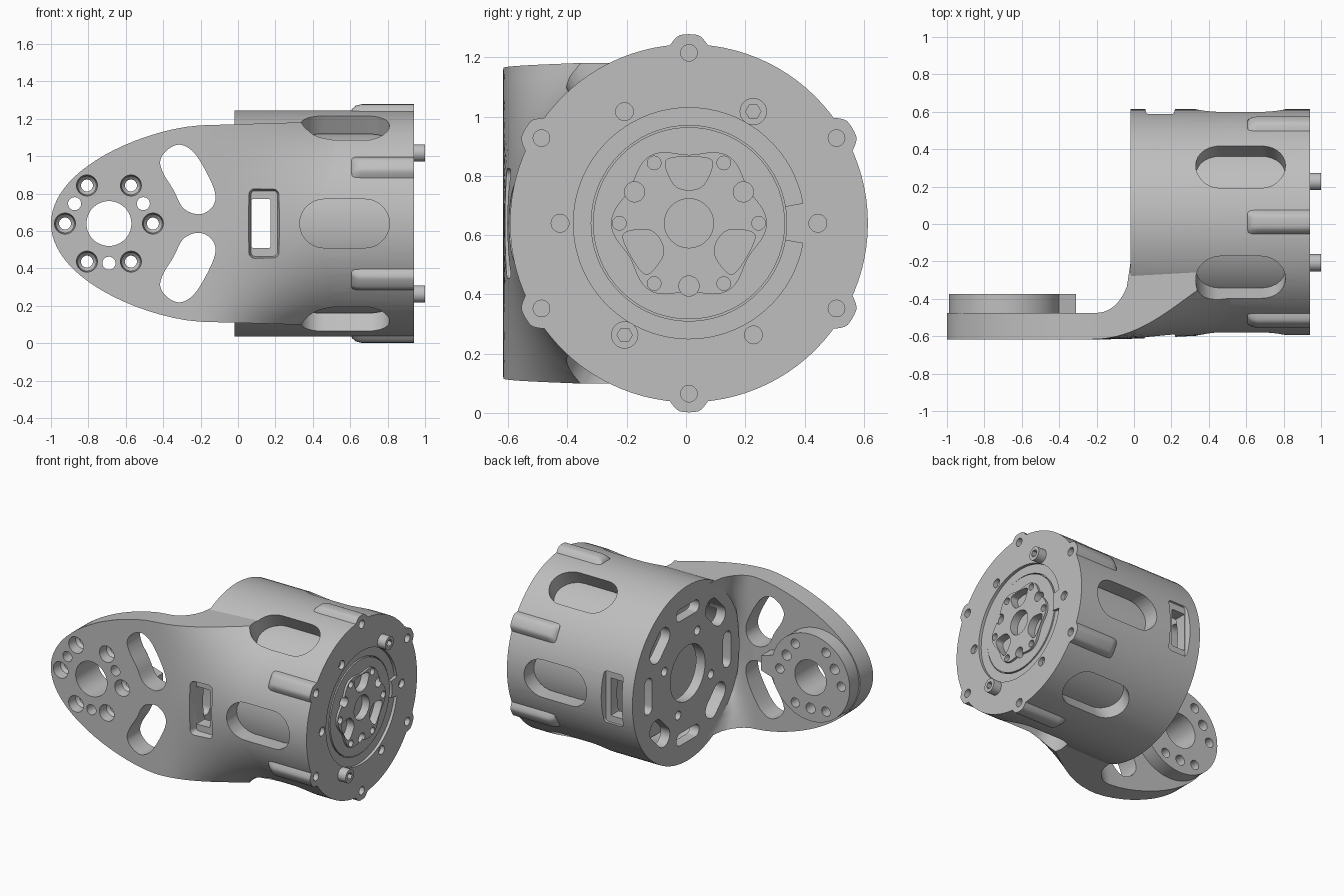
import bpy, bmesh
from math import cos, sin, pi, sqrt, radians
from mathutils import Vector

if "Cube" in bpy.data.objects:
    bpy.data.objects.remove(bpy.data.objects["Cube"])

CY, CZ = 0.01, 0.64          # axis of the round housing
R = 0.604                    # radius of the housing
PIVOT = -0.69                # x of the arm's pivot

grey = bpy.data.materials.new("machined_grey")
grey.use_nodes = True
grey.diffuse_color = (0.52, 0.52, 0.52, 1)
grey.node_tree.nodes["Principled BSDF"].inputs["Base Color"].default_value = (0.52, 0.52, 0.52, 1)


# Placement of a 2D outline and its depth
def along_x(u, v, w):
    return (w, CY + u, CZ + v)


def along_y(u, v, w):
    return (u, w, CZ + v)


def radial(a):
    return lambda u, v, w: (u, CY + w * cos(a) - v * sin(a), CZ + w * sin(a) + v * cos(a))


# Outlines
def circle(u, v, r, n=28):
    return [(u + r * cos(2 * pi * i / n), v + r * sin(2 * pi * i / n)) for i in range(n)]


def turn(pts, a):
    return [(u * cos(a) - v * sin(a), u * sin(a) + v * cos(a)) for u, v in pts]


def rounded(u, v, half_u, half_v, r, n=7):
    pts = []
    for k, (su, sv) in enumerate(((1, 1), (-1, 1), (-1, -1), (1, -1))):
        for i in range(n + 1):
            a = pi / 2 * (k + i / n)
            p = (u + su * (half_u - r) + r * cos(a), v + sv * (half_v - r) + r * sin(a))
            if not pts or (Vector(p) - Vector(pts[-1])).length > 1e-5:
                pts.append(p)
    if (Vector(pts[0]) - Vector(pts[-1])).length < 1e-5:
        pts.pop()
    return pts


def polar(count, dist, start=0.0, cu=0.0):
    for i in range(count):
        a = radians(start) + 2 * pi * i / count
        yield cu + dist * cos(a), dist * sin(a), a


def smooth_loop(pts, steps=6):
    out, n = [], len(pts)
    for i in range(n):
        p0, p1, p2, p3 = (Vector(pts[(i + k) % n]) for k in (-1, 0, 1, 2))
        for s in range(steps):
            t = s / steps
            q = 0.5 * (2 * p1 + (p2 - p0) * t + (2 * p0 - 5 * p1 + 4 * p2 - p3) * t ** 2
                       + (3 * p1 - p0 - 3 * p2 + p3) * t ** 3)
            out.append((q.x, q.y))
    return out


# Mesh helpers: a loft is a list of (outline, depth) sections with a placement
def prism(pts, lo, hi, place):
    return ([(pts, lo), (pts, hi)], place)


def solid(name, lofts):
    bm = bmesh.new()
    for sections, place in lofts:
        rings = [[bm.verts.new(place(u, v, w)) for u, v in pts] for pts, w in sections]
        bm.faces.new(rings[0][::-1])
        bm.faces.new(rings[-1])
        n = len(rings[0])
        for a, b in zip(rings, rings[1:]):
            for i in range(n):
                bm.faces.new((a[i], a[(i + 1) % n], b[(i + 1) % n], b[i]))
    bmesh.ops.recalc_face_normals(bm, faces=bm.faces[:])
    mesh = bpy.data.meshes.new(name)
    bm.to_mesh(mesh)
    bm.free()
    mesh.materials.append(grey)
    ob = bpy.data.objects.new(name, mesh)
    bpy.context.collection.objects.link(ob)
    return ob


def combine(target, tool, operation):
    tool.hide_render = True
    mod = target.modifiers.new("combine", 'BOOLEAN')
    mod.operation, mod.solver, mod.object = operation, 'EXACT', tool
    bpy.context.view_layer.objects.active = target
    bpy.ops.object.modifier_apply(modifier=mod.name)
    bpy.data.objects.remove(tool)


def cut(target, lofts):
    combine(target, solid("cutter", lofts), 'DIFFERENCE')


def ease(t):
    t = min(max(t, 0), 1)
    return t * t * (3 - 2 * t)


# Arm: flat tapered plate that wraps onto the round housing
def arm_loft():
    xs = [-1 + 0.8 * (i / 20) ** 2 for i in range(21)]
    xs += [-0.2 + 0.18 * i / 10 for i in range(1, 11)]
    xs += [-0.02 + 0.62 * i / 14 for i in range(1, 15)]
    ts = [-1 + 2 * i / 24 for i in range(25)]
    sections = []
    for x in xs:
        if x < -0.2:
            h = max(0.525 * sqrt(max(0, 1 - ((-0.2 - x) / 0.8) ** 1.5)), 0.004)
        else:
            h = 0.525 + 0.03 * (x + 0.2)
        wrap = ease(max((x + 0.25) / 0.85, 0) ** 1.2)
        f = min(max((x + 0.2) / 0.18, 0), 1)
        fillet = 1 - sqrt(1 - 0.97 * f * f) if f < 1 else 1
        front, back = [], []
        for t in ts:
            z = h * t
            arc = CY - sqrt((R - 0.005) ** 2 - z * z)
            inner = CY - sqrt(max(0.575 ** 2 - z * z, 0.05))
            front.append((-0.617 + (arc + 0.617) * wrap, z))
            back.append((-0.475 + (inner + 0.475) * fillet, z))
        sections.append((front + back[::-1], x))
    return solid("arm", [(sections, lambda u, v, w: (w, u, CZ + v))])


# Housing: drum, arm and six screw ridges with sloped ends
housing = solid("housing", [prism(circle(0, 0, R, 96), -0.02, 0.94, along_x)])
combine(housing, arm_loft(), 'UNION')


def ridge_outline(height, a):
    pts = [(0.53, 0.09), (0.53, -0.09)]
    for i in range(21):
        t = -1 + i / 10
        v = 0.1 * t
        pts.append((0.588 + height * (0.05 * ease(1.4 * (1 - abs(t))) - v * v * 3), v))
    return turn(pts, a)


combine(housing, solid("ridges", [
    ([(ridge_outline(s, a), x) for x, s in ((0.6, 0), (0.61, 0.5), (0.63, 0.85), (0.66, 1), (0.94, 1))], along_x)
    for _, _, a in polar(6, 1, 30)]), 'UNION')

# Hollow inside, front opening and rear bore
cut(housing, [prism(circle(0, 0, 0.496, 96), 0.05, 0.89, along_x)])
cut(housing, [prism(circle(0, 0, 0.33, 72), 0.8, 1, along_x),
              prism(circle(0, 0, 0.19, 48), -0.1, 0.1, along_x)])

# Six long side slots, two connector windows with their recesses
cut(housing, [prism(rounded(0.57, 0, 0.24, 0.13, 0.13), 0.4, 0.75, radial(a)) for _, _, a in polar(6, 1)])
cut(housing, [([(rounded(0.14, 0, 0.07, 0.175, 0.02), 0.565), (rounded(0.14, 0, 0.085, 0.19, 0.035), 0.63)],
               radial(a)) for a in (0, pi)])
cut(housing, [prism(rounded(0.123, 0, 0.05, 0.13, 0.005, 2), 0.4, 0.75, radial(a)) for a in (0, pi)])

# Rear cover openings
rear = [prism(turn(rounded(0.43, 0, 0.068 if i % 2 else 0.042, 0.125, 0.067 if i % 2 else 0.041), a),
              -0.03, 0.1, along_x) for i, (_, _, a) in enumerate(polar(8, 1))]
rear += [prism(circle(u, v, 0.03), -0.03, 0.1, along_x) for u, v, _ in polar(4, 0.275, 22.5)]
cut(housing, rear)

# Flange face: open ring recess, ridge holes and small screw holes
arc = [radians(10 + 340 * i / 72) for i in range(73)]
c_ring = [(0.39 * cos(a), 0.39 * sin(a)) for a in arc] + [(0.32 * cos(a), 0.32 * sin(a)) for a in arc[::-1]]
cut(housing, [prism(c_ring, 0.92, 1, along_x)])
face_holes = [prism(circle(u, v, 0.028), 0.88, 1, along_x) for u, v, _ in polar(6, 0.575, 30)]
face_holes += [prism(circle(u, v, 0.03), 0.91, 1, along_x)
               for u, v, a in polar(6, 0.435) if abs(sin(a + pi / 3)) < 0.1 or abs(sin(a)) < 0.1]
cut(housing, face_holes)

# Arm openings: two curved windows, pivot bore and countersunk screw holes
kidney = [(-0.415, 0.34), (-0.37, 0.4), (-0.3, 0.42), (-0.22, 0.36), (-0.13, 0.19),
          (-0.13, 0.1), (-0.2, 0.05), (-0.29, 0.08), (-0.345, 0.18), (-0.4, 0.27)]
cut(housing, [prism(smooth_loop([(x, s * z) for x, z in kidney]), -0.7, -0.2, along_y) for s in (1, -1)])


def pivot_holes(target):
    holes = [prism(circle(PIVOT, 0, 0.12, 48), -0.7, -0.3, along_y)]
    holes += [prism(circle(u, v, 0.032), -0.7, -0.3, along_y) for u, v, _ in polar(6, 0.235, 0, PIVOT)]
    holes += [prism(circle(u, v, 0.035), -0.7, -0.3, along_y) for u, v, _ in polar(3, 0.212, 30, PIVOT)]
    cut(target, holes)


pivot_holes(housing)
cut(housing, [([(circle(u, v, 0.057), -0.625), (circle(u, v, 0.05), -0.55), (circle(u, v, 0.031), -0.53)], along_y)
              for u, v, _ in polar(6, 0.235, 0, PIVOT)])

# Pivot boss with its tab on the back of the arm
boss = solid("pivot_boss", [prism(circle(PIVOT, 0, 0.3, 72), -0.475, -0.375, along_y)])
tab = [(-0.47, -0.1), (-0.31, -0.05), (-0.31, 0.05), (-0.47, 0.1)]
combine(boss, solid("tab", [prism(tab, -0.475, -0.375, along_y)]), 'UNION')
pivot_holes(boss)

# Motor inside the drum, with the scalloped output hub
motor = solid("motor", [prism(circle(0, 0, 0.49, 96), 0.22, 0.885, along_x)])
motor_front = solid("motor_front", [prism(circle(0, 0, 0.324, 72), 0.88, 0.925, along_x)])
rim = [(u * k, v * k) for u, v, k in ((cos(a), sin(a), 0.247 + 0.016 * cos(6 * a)) for _, _, a in polar(120, 1))]
hub = solid("output_hub", [prism(rim, 0.9, 0.94, along_x)])
lobe = [(-0.08, 0.2), (-0.05, 0.222), (0.05, 0.222), (0.08, 0.2), (0.05, 0.13), (0, 0.112), (-0.05, 0.13)]
hub_cuts = [prism(circle(0, 0, 0.083, 40), 0.8, 1, along_x)]
hub_cuts += [prism(turn(smooth_loop(lobe), a), 0.8, 1, along_x) for _, _, a in polar(3, 1)]
hub_cuts += [prism(circle(u, v, 0.023), 0.8, 1, along_x) for u, v, _ in polar(6, 0.235)]
hub_cuts += [prism(circle(u, v, 0.034), 0.8, 1, along_x) for u, v, _ in polar(3, 0.212, 30)]
cut(motor_front, hub_cuts)
cut(hub, hub_cuts)

# Two socket-head bolts on the flange
bolts = []
for name, s in (("upper_bolt", 1), ("lower_bolt", -1)):
    bolt = solid(name, [prism(circle(s * 0.217, s * 0.377, 0.046), 0.92, 1.0, along_x)])
    cut(bolt, [prism(circle(s * 0.217, s * 0.377, 0.026, 6), 0.96, 1.1, along_x)])
    bolts.append(bolt)

# Smooth curved faces, crisp edges
bpy.ops.object.select_all(action='DESELECT')
for ob in [housing, boss, motor, motor_front, hub] + bolts:
    ob.select_set(True)
bpy.context.view_layer.objects.active = housing
bpy.ops.object.shade_smooth_by_angle(angle=radians(28))
